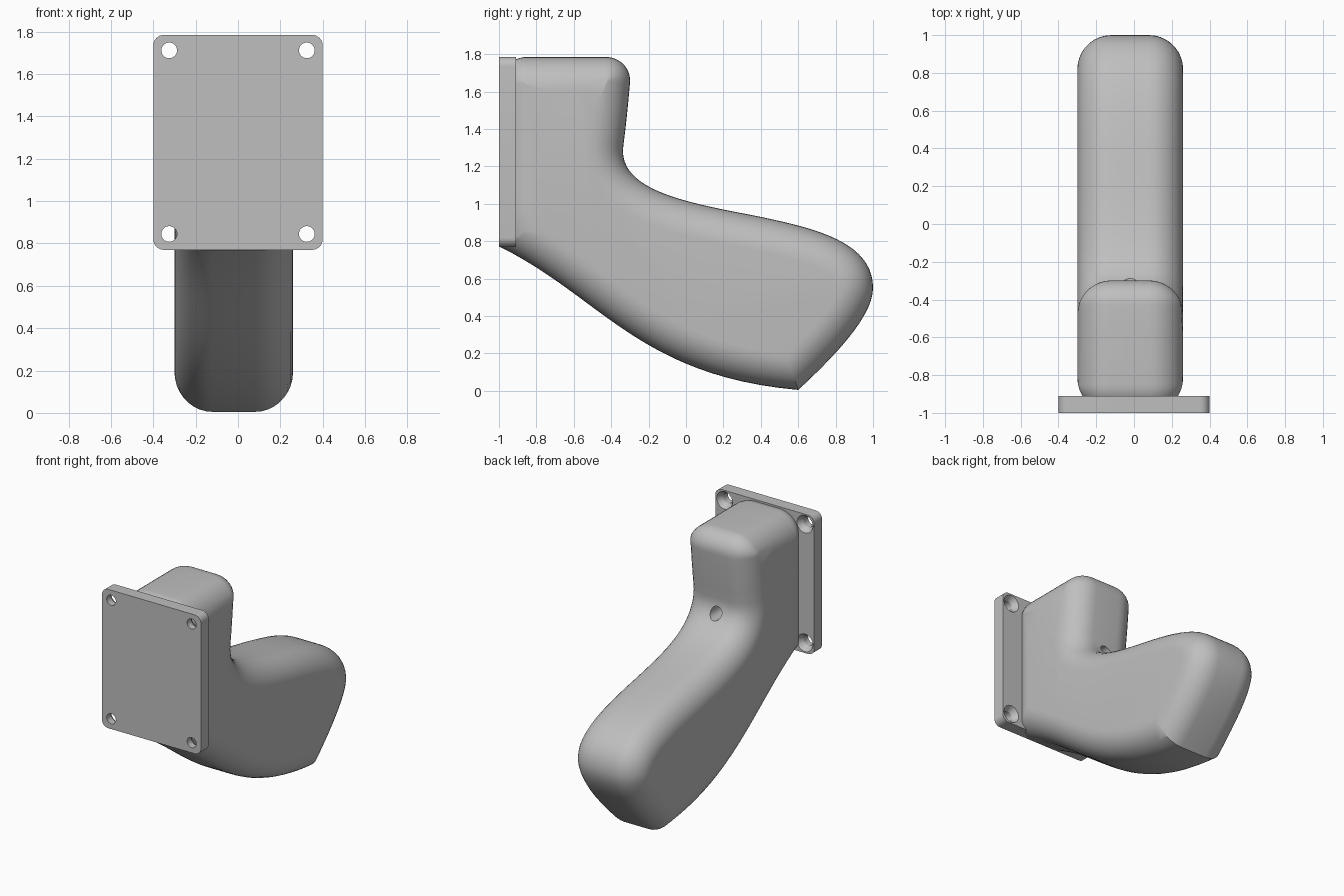
import bpy, bmesh, math
from mathutils import Vector, geometry

cube = bpy.data.objects.get("Cube")
if cube:
    bpy.data.objects.remove(cube, do_unlink=True)

GREY = (0.52, 0.52, 0.52, 1.0)
mat = bpy.data.materials.new("light grey")
mat.use_nodes = True
mat.diffuse_color = GREY
mat.node_tree.nodes["Principled BSDF"].inputs["Base Color"].default_value = GREY


def add_object(name, bm):
    bmesh.ops.recalc_face_normals(bm, faces=bm.faces)
    mesh = bpy.data.meshes.new(name)
    bm.to_mesh(mesh)
    bm.free()
    obj = bpy.data.objects.new(name, mesh)
    bpy.context.collection.objects.link(obj)
    mesh.materials.append(mat)
    return obj


def activate(obj):
    bpy.ops.object.select_all(action='DESELECT')
    obj.select_set(True)
    bpy.context.view_layer.objects.active = obj


def join_rings(bm, rings):
    """Skin a stack of equal point loops and cap both ends."""
    loops = [[bm.verts.new(p) for p in ring] for ring in rings]
    n = len(loops[0])
    for a, b in zip(loops, loops[1:]):
        for i in range(n):
            j = (i + 1) % n
            bm.faces.new((a[i], a[j], b[j], b[i]))
    bm.faces.new(loops[0])
    bm.faces.new(loops[-1])


def turned(name, x, z, steps):
    """Round cutter along y, from (y, radius) steps."""
    bm = bmesh.new()
    angles = [math.tau * i / 32 for i in range(32)]
    join_rings(bm, [[(x + r * math.cos(a), y, z + r * math.sin(a)) for a in angles]
                    for y, r in steps])
    cutter = add_object(name, bm)
    cutter.hide_render = True
    return cutter


def cut(obj, cutter):
    activate(obj)
    mod = obj.modifiers.new("hole", 'BOOLEAN')
    mod.operation = 'DIFFERENCE'
    mod.solver = 'EXACT'
    mod.object = cutter
    bpy.ops.object.modifier_apply(modifier=mod.name)
    bpy.data.objects.remove(cutter, do_unlink=True)


def finish(obj):
    activate(obj)
    bpy.ops.object.shade_smooth_by_angle(angle=math.radians(30))


# Side outline of the bent body, as chained bezier pieces in (y, z)
START = (-0.995, 0.77)
PIECES = [
    ((-0.45, 0.50), (-0.25, 0.08), (0.60, 0.005), 24),
    ((0.80, 0.19), (1.0, 0.40), (1.0, 0.55), 14),
    ((1.0, 0.80), (0.68, 0.87), (0.40, 0.93), 20),
    ((0.05, 1.0), (-0.37, 1.06), (-0.335, 1.31), 24),
    ((-0.32, 1.42), (-0.31, 1.53), (-0.30, 1.64), 4),
    ((-0.29, 1.72), (-0.35, 1.785), (-0.43, 1.785), 12),
    ((-0.57, 1.785), (-0.71, 1.785), (-0.85, 1.785), 3),
    ((-0.93, 1.785), (-0.995, 1.72), (-0.995, 1.64), 12),
    ((-0.995, 1.35), (-0.995, 1.06), START, 4),
]
outline = []
here = START
for c1, c2, end, count in PIECES:
    pts = geometry.interpolate_bezier(Vector(here), Vector(c1), Vector(c2),
                                      Vector(end), count + 1)
    outline += [Vector(p[:2]) for p in pts[:-1]]
    here = end
N = len(outline)


def edge_distance(p):
    best = 9.0
    for i in range(N):
        a, b = outline[i - 1], outline[i]
        ab = b - a
        t = max(0.0, min(1.0, (p - a).dot(ab) / ab.length_squared))
        best = min(best, (a + ab * t - p).length)
    return best


def inset(d):
    """Outline moved inward by d; folded points collapse onto the mitre."""
    if d < 1e-6:
        return outline
    moved = []
    for i in range(N):
        t1 = (outline[i] - outline[i - 1]).normalized()
        t2 = (outline[(i + 1) % N] - outline[i]).normalized()
        n1, n2 = Vector((-t1.y, t1.x)), Vector((-t2.y, t2.x))
        moved.append(outline[i] + (n1 + n2) * (d / (1 + n1.dot(n2))))
    good = [p for p in moved if edge_distance(p) > d - 0.002]
    return [min(good, key=lambda q: (q - p).length) for p in moved]


# Body: outline skinned across x with rounded sides
RIGHT, LEFT, ROUND, STEPS = -0.30, 0.26, 0.18, 9
levels = []
for k in range(STEPS + 1):
    a = math.pi / 2 * (1 - k / STEPS)
    levels.append((ROUND * (1 - math.sin(a)), inset(ROUND * (1 - math.cos(a)))))
rings = [[(RIGHT + dx, p.x, p.y) for p in loop] for dx, loop in levels]
rings += [[(LEFT - dx, p.x, p.y) for p in loop] for dx, loop in reversed(levels)]
bm = bmesh.new()
join_rings(bm, rings)
bmesh.ops.remove_doubles(bm, verts=bm.verts, dist=0.0004)
body = add_object("body", bm)
cut(body, turned("neck_hole_cutter", -0.02, 1.205, [(-0.55, 0.045), (-0.1, 0.045)]))
finish(body)

# Mounting plate with rounded corners
W, Z0, Z1, R = 0.40, 0.77, 1.785, 0.05
corner_centres = [(W - R, Z1 - R), (R - W, Z1 - R), (R - W, Z0 + R), (W - R, Z0 + R)]
shape = []
for q, (cx, cz) in enumerate(corner_centres):
    for k in range(9):
        a = math.pi / 2 * (q + k / 8)
        shape.append((cx + R * math.cos(a), cz + R * math.sin(a)))
bm = bmesh.new()
join_rings(bm, [[(x, y, z) for x, z in shape] for y in (-1.0, -0.91)])
plate = add_object("mounting_plate", bm)

# Countersunk screw holes
for x in (-0.325, 0.325):
    for z in (0.845, 1.712):
        cut(plate, turned("screw_hole_cutter", x, z,
                          [(-1.05, 0.037), (-0.95, 0.037), (-0.91, 0.064), (-0.88, 0.064)]))
finish(plate)
